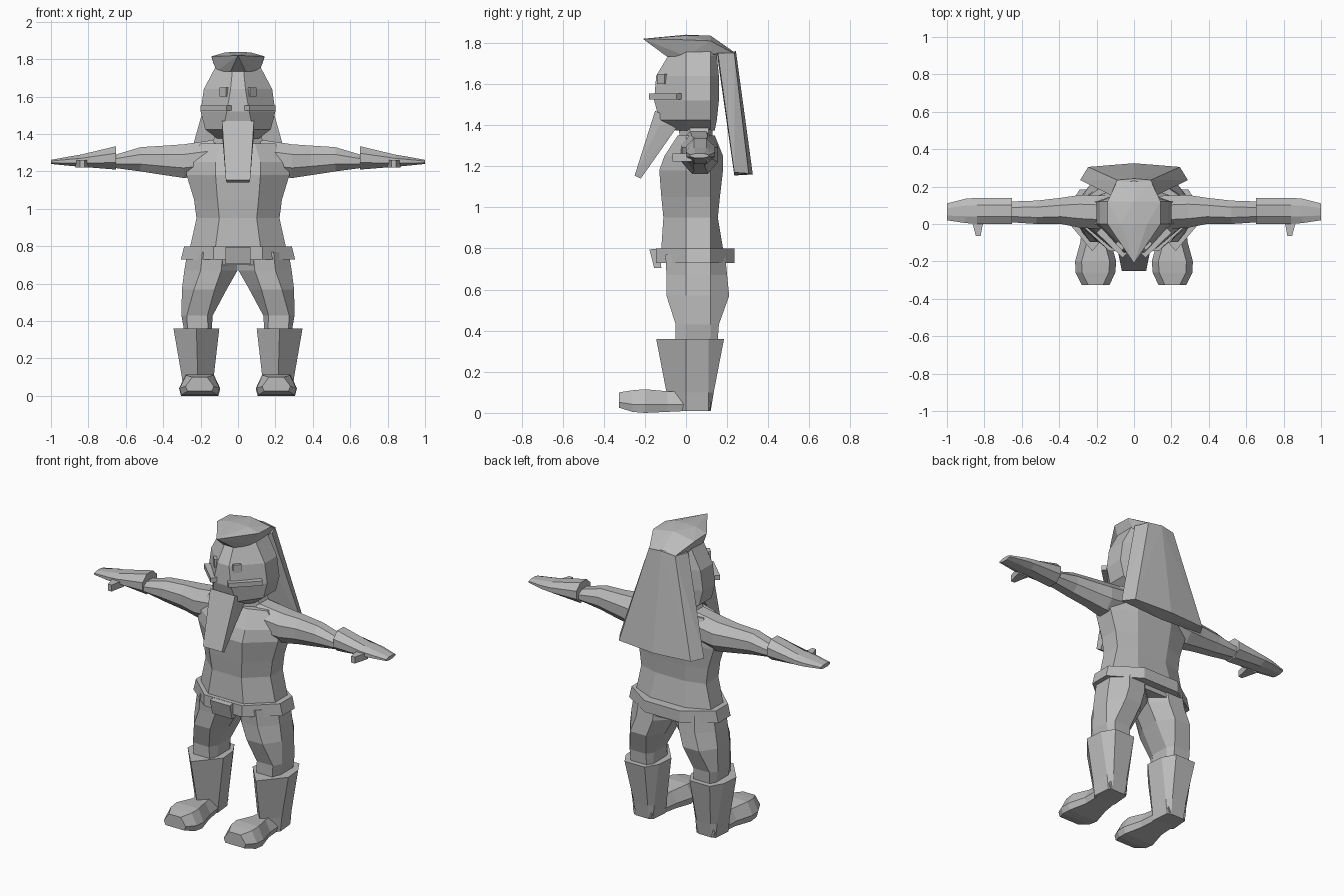
import bpy, bmesh

# One flat colour for the whole figure
grey = bpy.data.materials.new("plain_grey")
grey.diffuse_color = (0.5, 0.5, 0.5, 1)


def finish(name, bm, mirror):
    bmesh.ops.recalc_face_normals(bm, faces=bm.faces)
    mesh = bpy.data.meshes.new(name)
    bm.to_mesh(mesh)
    bm.free()
    mesh.materials.append(grey)
    obj = bpy.data.objects.new(name, mesh)
    bpy.context.collection.objects.link(obj)
    if mirror:
        mod = obj.modifiers.new("mirror", 'MIRROR')
        mod.use_mirror_merge = False
    return obj


def loft(name, rings, mirror=False):
    """Skin a series of equal-sized rings and cap both ends."""
    bm = bmesh.new()
    loops = [[bm.verts.new(p) for p in ring] for ring in rings]
    n = len(loops[0])
    for a, b in zip(loops, loops[1:]):
        for i in range(n):
            j = (i + 1) % n
            bm.faces.new((a[i], a[j], b[j], b[i]))
    bm.faces.new(loops[0])
    bm.faces.new(loops[-1])
    return finish(name, bm, mirror)


def hull(name, points, mirror=False):
    """Faceted convex solid around a few corner points."""
    bm = bmesh.new()
    for p in points:
        bm.verts.new(p)
    out = bmesh.ops.convex_hull(bm, input=bm.verts)
    junk = {g for g in out["geom_interior"] + out["geom_unused"]
            if isinstance(g, bmesh.types.BMVert)}
    bmesh.ops.delete(bm, geom=list(junk), context='VERTS')
    return finish(name, bm, mirror)


def both(points):
    """Points plus their left-right twins."""
    return points + [(-x, y, z) for x, y, z in points if x]


def body_ring(x0, x1, yf, yb, z, wf, wb, ys=0.0, ye=0.12):
    """Octagon with flat sides between ys and ye, front and back half widths."""
    c = (x0 + x1) / 2
    return [(c - wf, yf, z), (c + wf, yf, z), (x1, ys, z), (x1, ye, z),
            (c + wb, yb, z), (c - wb, yb, z), (x0, ye, z), (x0, ys, z)]


def limb_ring(x, y0, y1, z0, z1):
    """Octagon across the x axis."""
    a, b = (y1 - y0) * 0.28, (z1 - z0) * 0.3
    return [(x, y0 + a, z0), (x, y1 - a, z0), (x, y1, z0 + b), (x, y1, z1 - b),
            (x, y1 - a, z1), (x, y0 + a, z1), (x, y0, z1 - b), (x, y0, z0 + b)]


# Torso and neck: half width, front, back, height, flat half width
loft("torso", [body_ring(-h, h, f, b, z, w, w) for h, f, b, z, w in [
    (0.26, -0.09, 0.19, 0.70, 0.12), (0.255, -0.12, 0.18, 0.80, 0.12),
    (0.222, -0.11, 0.155, 0.95, 0.10), (0.235, -0.12, 0.165, 1.05, 0.11),
    (0.275, -0.13, 0.18, 1.18, 0.12), (0.27, -0.105, 0.18, 1.25, 0.12),
    (0.20, -0.04, 0.14, 1.35, 0.09)]])
loft("neck", [body_ring(-h, h, f, 0.13, z, 0.05, 0.06, 0.02, 0.11)
              for h, f, z in [(0.15, -0.03, 1.33), (0.10, -0.04, 1.44)]])

# Belt and buckle
loft("belt", [body_ring(-h, h, -0.145, 0.235, z, 0.13, 0.12)
              for h, z in [(0.305, 0.73), (0.288, 0.80)]])
hull("buckle", both([(0.068, -0.155, 0.705), (0.068, -0.12, 0.705),
                     (0.068, -0.178, 0.795), (0.068, -0.13, 0.80)]))

# Legs: inner x, outer x, front, back, height
loft("leg", [body_ring(a, o, f, b, z, 0.055, 0.055) for a, o, f, b, z in [
    (0.0, 0.27, -0.10, 0.19, 0.77), (0.003, 0.287, -0.095, 0.20, 0.67),
    (0.06, 0.30, -0.095, 0.21, 0.57), (0.135, 0.302, -0.05, 0.16, 0.43),
    (0.145, 0.28, -0.05, 0.15, 0.30)]], True)


def boot_ring(x0, x1, yf, yb, z):
    c, w = (x0 + x1) / 2, (x1 - x0) * 0.28
    return [(c, yf, z), (x1, 0, z), (x1 - 0.01, 0.11, z), (c + w, yb, z),
            (c - w, yb, z), (x0 + 0.01, 0.11, z), (x0, 0, z)]


loft("boot_shaft", [boot_ring(0.10, 0.345, -0.145, 0.185, 0.36),
                    boot_ring(0.13, 0.30, -0.095, 0.135, 0.10),
                    boot_ring(0.14, 0.29, -0.08, 0.12, 0.01)], True)


def foot_ring(y, x0, x1, z0, z1):
    zm = z0 + (z1 - z0) * 0.35
    return [(x0 + .01, y, z0), (x1 - .01, y, z0), (x1, y, zm),
            (x1 - .035, y, z1), (x0 + .035, y, z1), (x0, y, zm)]


loft("foot", [foot_ring(*r) for r in [
    (0.12, 0.15, 0.28, 0.015, 0.10), (-0.09, 0.125, 0.285, 0.005, 0.105),
    (-0.20, 0.095, 0.315, 0.0, 0.115), (-0.26, 0.10, 0.312, 0.005, 0.11),
    (-0.325, 0.13, 0.28, 0.025, 0.10)]], True)

# Arms, gloves and thumbs: x, front, back, bottom, top
loft("arm", [limb_ring(*r) for r in [
    (0.12, -0.03, 0.15, 1.18, 1.37), (0.29, -0.02, 0.155, 1.165, 1.345),
    (0.39, 0.0, 0.14, 1.18, 1.338), (0.52, 0.0, 0.125, 1.20, 1.33),
    (0.67, 0.01, 0.12, 1.22, 1.285)]], True)
loft("glove", [limb_ring(*r) for r in [
    (0.652, 0.0, 0.14, 1.21, 1.335), (0.84, 0.0, 0.14, 1.225, 1.29),
    (0.90, 0.005, 0.135, 1.23, 1.28), (1.0, 0.02, 0.11, 1.24, 1.262)]], True)
loft("thumb", [[(x, y, z) for x, z in [(a, 1.222), (b, 1.222), (b, 1.262), (a, 1.262)]]
               for y, a, b in [(0.03, 0.80, 0.87), (-0.01, 0.81, 0.86),
                               (-0.065, 0.82, 0.845)]], True)

# Head: half width, front, back, height, front flat half width
loft("head", [body_ring(-h, h, f, b, z, w, 0.09) for h, f, b, z, w in [
    (0.11, -0.05, 0.14, 1.375, 0.06), (0.175, -0.13, 0.15, 1.425, 0.08),
    (0.20, -0.155, 0.16, 1.52, 0.06), (0.183, -0.145, 0.16, 1.64, 0.04),
    (0.13, -0.085, 0.15, 1.74, 0.03), (0.11, -0.05, 0.14, 1.78, 0.03)]])

# Slanted plates on the face: moustache and eyes
for name, x0, y0, x1, y1, z0, z1, t in [
        ("moustache", 0.045, -0.165, 0.185, -0.03, 1.525, 1.553, 0.016),
        ("eye", 0.056, -0.132, 0.09, -0.097, 1.60, 1.65, 0.008)]:
    hull(name, [(x + s, y - s, z) for x, y in [(x0, y0), (x1, y1)]
                for z in (z0, z1) for s in (-0.01, t)], True)

# Beard
hull("beard", both([(0.085, -0.15, 1.47), (0.085, -0.13, 1.40), (0.08, -0.03, 1.41),
                    (0.065, -0.25, 1.155), (0.06, -0.22, 1.14)]))

# Swept-up hair cap with a pointed front
hull("hair_cap", both([(0, -0.21, 1.82), (0, 0, 1.84), (0.07, 0.0, 1.836),
                       (0.142, 0.0, 1.815), (0.142, 0.12, 1.81), (0, 0.12, 1.835),
                       (0.04, -0.095, 1.735), (0.115, 0.0, 1.735),
                       (0.115, 0.13, 1.745), (0.09, 0.23, 1.75), (0, 0.242, 1.75)]))

# Long flaring hair down the back
hull("back_hair", both([(0, 0.243, 1.76), (0.09, 0.235, 1.75), (0.125, 0.155, 1.75),
                        (0, 0.15, 1.75), (0, 0.325, 1.16), (0.245, 0.305, 1.165),
                        (0.288, 0.235, 1.17), (0, 0.235, 1.155)]))
